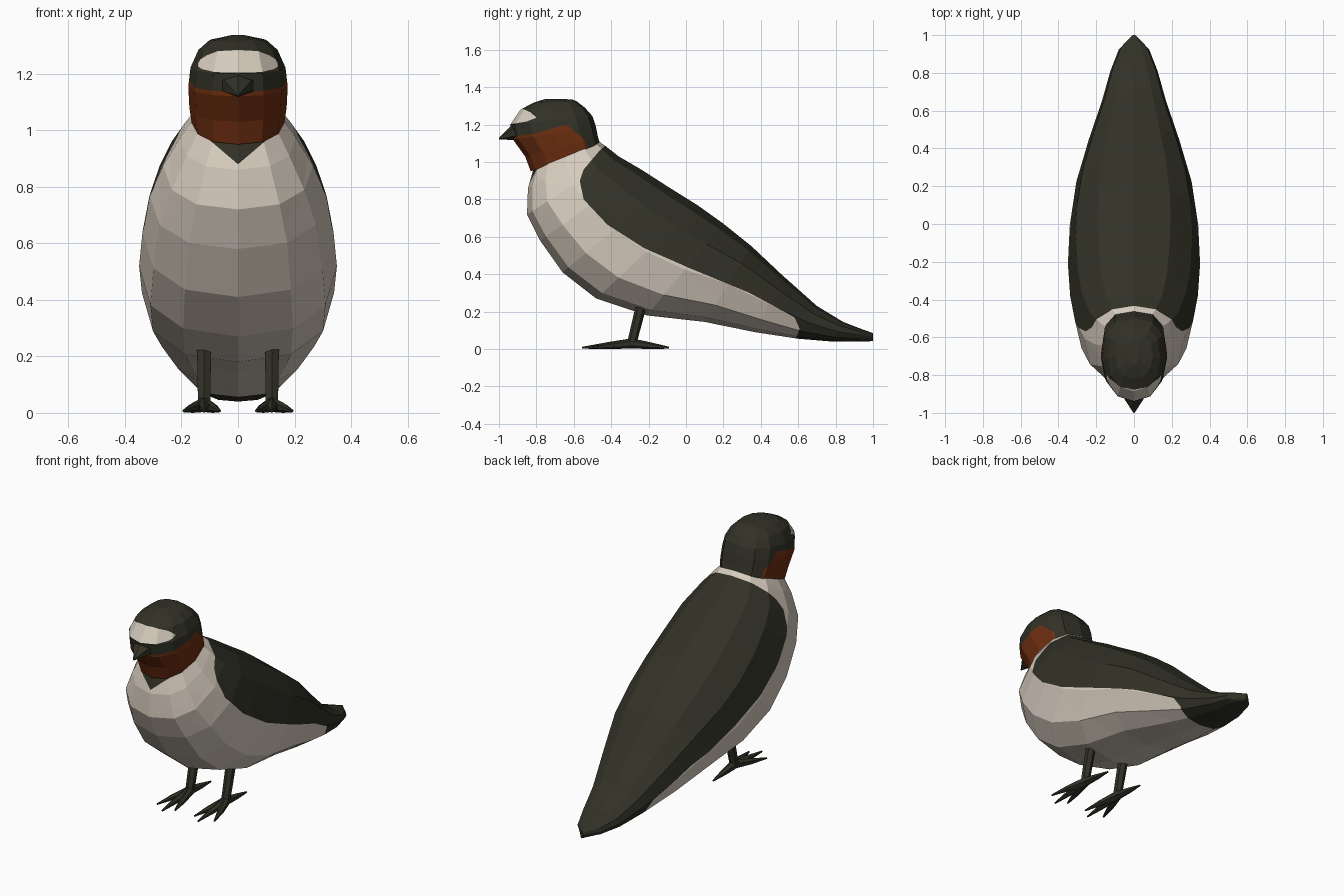
import bpy, bmesh, math
from mathutils import Vector, Matrix

if "Cube" in bpy.data.objects:
    bpy.data.objects.remove(bpy.data.objects["Cube"])


def material(name, rgb):
    m = bpy.data.materials.new(name)
    m.diffuse_color = (*rgb, 1)
    m.use_nodes = True
    m.node_tree.nodes["Principled BSDF"].inputs["Base Color"].default_value = m.diffuse_color
    return m


DARK = material("dark_feathers", (0.031, 0.031, 0.02))
PALE = material("pale_feathers", (0.67, 0.595, 0.51))
RUST = material("rust_feathers", (0.155, 0.027, 0.005))


def finish(bm, name, mats):
    bmesh.ops.recalc_face_normals(bm, faces=bm.faces[:])
    me = bpy.data.meshes.new(name)
    bm.to_mesh(me)
    bm.free()
    for m in mats:
        me.materials.append(m)
    ob = bpy.data.objects.new(name, me)
    bpy.context.collection.objects.link(ob)
    return ob


def power(v, p):
    return math.copysign(abs(v) ** p, v)


def loft(rings, sides, p_first, p_second):
    """Skin tilted rings given as (y1, z1, y2, z2, half width)."""
    bm = bmesh.new()
    loops = []
    for y1, z1, y2, z2, hw in rings:
        mid = Vector((0, (y1 + y2) / 2, (z1 + z2) / 2))
        arm = Vector((0, y1, z1)) - mid
        loop = []
        for i in range(sides):
            a = 2 * math.pi * i / sides
            c, s = round(math.cos(a), 6), round(math.sin(a), 6)
            p = p_first if c >= 0 else p_second
            loop.append(bm.verts.new(mid + arm * power(c, p) + Vector((hw * power(s, p), 0, 0))))
        loops.append(loop)
    for a, b in zip(loops, loops[1:]):
        for i in range(sides):
            j = (i + 1) % sides
            bm.faces.new((a[i], a[j], b[j], b[i]))
    bm.faces.new(loops[0])
    bm.faces.new(loops[-1])
    return bm


def cut(bm, co, no):
    bmesh.ops.bisect_plane(bm, geom=bm.verts[:] + bm.edges[:] + bm.faces[:],
                           dist=1e-5, plane_co=co, plane_no=no)


def cut_outline(bm, pts):
    """Cut the mesh sideways along a side-view (y, z) polyline."""
    for (y1, z1), (y2, z2) in zip(pts, pts[1:]):
        cut(bm, (0, y1, z1), Vector((0, z1 - z2, y2 - y1)).normalized())


def inside(y, z, poly):
    hit = False
    for (y1, z1), (y2, z2) in zip(poly, poly[1:] + poly[:1]):
        if (z1 > z) != (z2 > z) and y < y1 + (z - z1) * (y2 - y1) / (z2 - z1):
            hit = not hit
    return hit


# Body: back point, belly point, half width of each ring
body = loft([
    (-0.48, 1.12, -0.81, 0.98, 0.150),
    (-0.43, 1.085, -0.845, 0.86, 0.205),
    (-0.36, 1.03, -0.85, 0.72, 0.265),
    (-0.24, 0.96, -0.78, 0.58, 0.313),
    (-0.10, 0.87, -0.66, 0.41, 0.338),
    (0.06, 0.77, -0.48, 0.27, 0.350),
    (0.20, 0.67, -0.21, 0.18, 0.340),
    (0.35, 0.55, 0.10, 0.145, 0.305),
    (0.52, 0.39, 0.37, 0.09, 0.240),
    (0.70, 0.23, 0.60, 0.055, 0.170),
    (0.84, 0.145, 0.78, 0.04, 0.125),
    (0.93, 0.11, 0.92, 0.04, 0.080),
    (1.00, 0.085, 1.00, 0.042, 0.008)], 12, 0.85, 0.85)
wing = [(-0.42, 1.10), (-0.466, 1.056), (-0.547, 0.96), (-0.568, 0.90), (-0.547, 0.80),
        (-0.42, 0.665), (-0.225, 0.54), (0.016, 0.434), (0.34, 0.30), (0.58, 0.17),
        (0.607, 0.11), (0.58, 0.03)]
cut_outline(body, wing)
for s in (1, -1):                       # throat point
    cut(body, (0, -0.8, 0.88), Vector((-0.85 * s, 0, 1)).normalized())
wing_area = wing + [(1.2, -0.1), (1.2, 1.4), (-0.40, 1.4)]
for f in body.faces:
    c = f.calc_center_median()
    throat = c.y < -0.74 and c.z > 0.88 + 0.85 * abs(c.x)
    f.material_index = 1 if throat or inside(c.y, c.z, wing_area) else 0
finish(body, "body", [PALE, DARK])

# Head: nape point, face point, half width of each ring
head = loft([
    (-0.455, 1.085, -0.83, 0.95, 0.163),
    (-0.47, 1.13, -0.86, 1.03, 0.172),
    (-0.482, 1.19, -0.925, 1.12, 0.176),
    (-0.50, 1.245, -0.94, 1.20, 0.168),
    (-0.54, 1.29, -0.885, 1.28, 0.140),
    (-0.585, 1.325, -0.82, 1.315, 0.100),
    (-0.61, 1.335, -0.75, 1.338, 0.025)], 12, 0.75, 0.95)
cheek = [(-1.0, 1.13), (-0.92, 1.137), (-0.81, 1.152), (-0.64, 1.20), (-0.535, 1.115), (-0.52, 1.0)]
brow = [(-1.0, 1.20), (-0.92, 1.205), (-0.85, 1.217), (-0.80, 1.237), (-0.83, 1.265),
        (-0.87, 1.283), (-1.0, 1.30)]
cut_outline(head, cheek)
cut_outline(head, brow)
cheek_area = cheek + [(-0.52, 0.8), (-1.0, 0.8)]
for f in head.faces:
    c = f.calc_center_median()
    f.material_index = 1 if inside(c.y, c.z, cheek_area) else 2 if inside(c.y, c.z, brow) else 0
finish(head, "head", [DARK, RUST, PALE])

# Beak
beak = loft([(-0.88, 1.20, -0.87, 1.12, 0.085),
             (-0.935, 1.195, -0.92, 1.118, 0.055),
             (-1.0, 1.13, -1.0, 1.12, 0.004)], 6, 1, 1)
finish(beak, "beak", [DARK])


def limb(bm, a, b, r1, r2):
    a, b = Vector(a), Vector(b)
    d = b - a
    mat = Matrix.Translation((a + b) / 2) @ d.to_track_quat('Z', 'Y').to_matrix().to_4x4()
    bmesh.ops.create_cone(bm, cap_ends=True, segments=6, radius1=r1, radius2=r2,
                          depth=d.length, matrix=mat)


# Legs with three front toes and one hind toe
for side, s in (("right", 1), ("left", -1)):
    leg = bmesh.new()
    x = 0.12 * s
    limb(leg, (x, -0.235, 0.25), (x, -0.29, 0.03), 0.029, 0.025)
    for dx, y in ((0.0, -0.555), (0.072, -0.50), (-0.055, -0.51), (0.0, -0.09)):
        knuckle = (x + dx * s * 0.55, -0.29 + (y + 0.29) * 0.5, 0.018)
        limb(leg, (x, -0.29, 0.03), knuckle, 0.027, 0.018)
        limb(leg, knuckle, (x + dx * s, y, 0.007), 0.018, 0.005)
    for v in leg.verts:
        v.co.z = max(v.co.z, 0)
    finish(leg, side + "_leg", [DARK])
